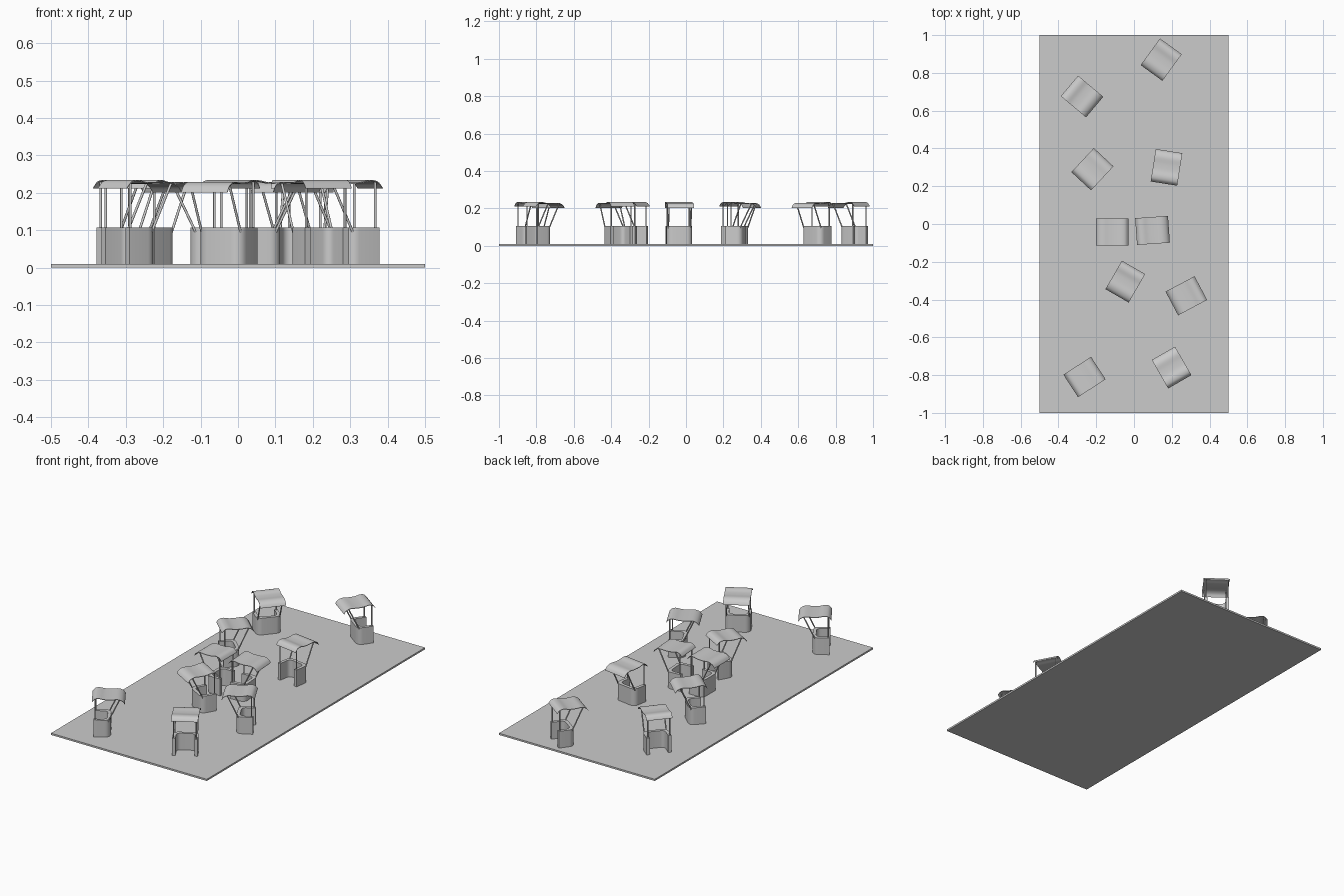
import bpy, bmesh
from math import radians, cos, sin, pi
from mathutils import Vector, Matrix

if "Cube" in bpy.data.objects:
    bpy.data.objects.remove(bpy.data.objects["Cube"])


def prism(name, pts, extrude):
    """Closed outline of 3D points pushed along a vector."""
    bm = bmesh.new()
    face = bm.faces.new([bm.verts.new(p) for p in pts])
    out = bmesh.ops.extrude_face_region(bm, geom=[face])
    moved = [v for v in out["geom"] if isinstance(v, bmesh.types.BMVert)]
    bmesh.ops.translate(bm, verts=moved, vec=extrude)
    bmesh.ops.recalc_face_normals(bm, faces=bm.faces)
    me = bpy.data.meshes.new(name)
    bm.to_mesh(me)
    bm.free()
    me.shade_smooth()
    me.set_sharp_from_angle(angle=radians(40))
    return me


def post(name, a, b, r=0.0035):
    a, b = Vector(a), Vector(b)
    d = b - a
    m = Matrix.Translation((a + b) / 2) @ d.to_track_quat('Z', 'Y').to_matrix().to_4x4()
    bm = bmesh.new()
    bmesh.ops.create_cone(bm, cap_ends=True, segments=10, radius1=r, radius2=r,
                          depth=d.length, matrix=m)
    me = bpy.data.meshes.new(name)
    bm.to_mesh(me)
    bm.free()
    me.shade_smooth()
    me.set_sharp_from_angle(angle=radians(50))
    return me


def arc(cx, cy, r, a0, a1, n=6):
    return [(cx + r * cos(radians(a0 + (a1 - a0) * i / n)),
             cy + r * sin(radians(a0 + (a1 - a0) * i / n))) for i in range(n + 1)]


# ground plate
bpy.ops.mesh.primitive_cube_add(size=1, location=(0, 0, 0.005))
plate = bpy.context.object
plate.name = "ground_plate"
plate.scale = (1, 2, 0.01)

# U-shaped counter: closed rounded front at -x, open at +x
W, X0, X1, R, T = 0.068, -0.012, 0.078, 0.03, 0.018
outer = [(X1, W)] + arc(X0 + R, W - R, R, 90, 180) + arc(X0 + R, -W + R, R, 180, 270) + [(X1, -W)]
w, x0, r = W - T, X0 + T, R - 0.008
inner = [(X1, -w)] + arc(x0 + r, -w + r, r, 270, 180) + arc(x0 + r, w - r, r, 180, 90) + [(X1, w)]
counter = prism("counter", [(x, y, 0.008) for x, y in outer + inner], (0, 0, 0.099))

# wavy awning sheet: smooth curve through a few points, given a small thickness
ctrl = [(-0.087, 0.204), (-0.074, 0.220), (-0.050, 0.229), (-0.015, 0.227),
        (0.020, 0.228), (0.050, 0.234), (0.072, 0.230), (0.087, 0.214)]


def smooth_curve(p, n=4):
    p = [Vector(q) for q in p]
    p = [2 * p[0] - p[1]] + p + [2 * p[-1] - p[-2]]
    out = []
    for i in range(1, len(p) - 2):
        a, b, c, d = p[i - 1:i + 3]
        for k in range(n):
            t = k / n
            out.append(0.5 * (2 * b + (c - a) * t + (2 * a - 5 * b + 4 * c - d) * t * t
                              + (3 * b - a - 3 * c + d) * t ** 3))
    return out + [p[-2]]


top = smooth_curve(ctrl)
section = [(q.x, -0.071, q.y) for q in top] + [(q.x, -0.071, q.y - 0.003) for q in reversed(top)]
awning = prism("awning", section, (0, 0.142, 0))

# upright posts at the open side, slanted posts at the closed side
parts = [("counter", counter), ("awning", awning)]
for side, s in (("left", 1), ("right", -1)):
    y = s * 0.060
    parts.append((f"upright_post_{side}", post("upright_post", (0.070, y, 0.09), (0.070, y, 0.229))))
    parts.append((f"slanted_post_{side}", post("slanted_post", (0.002, y, 0.095), (-0.060, y, 0.225))))

# ten stalls: x, y, turn in degrees
stalls = [(0.144, 0.87, 54), (-0.275, 0.675, 140), (-0.22, 0.29, 227), (0.172, 0.30, 261),
          (-0.115, -0.042, 0), (0.098, -0.034, 184), (-0.046, -0.305, 60),
          (0.277, -0.38, 28), (-0.262, -0.81, 213), (0.199, -0.76, -60)]
for i, (x, y, a) in enumerate(stalls, 1):
    for name, me in parts:
        ob = bpy.data.objects.new(f"stall_{i}_{name}", me)
        bpy.context.collection.objects.link(ob)
        ob.location = (x, y, 0)
        ob.rotation_euler.z = radians(a)
